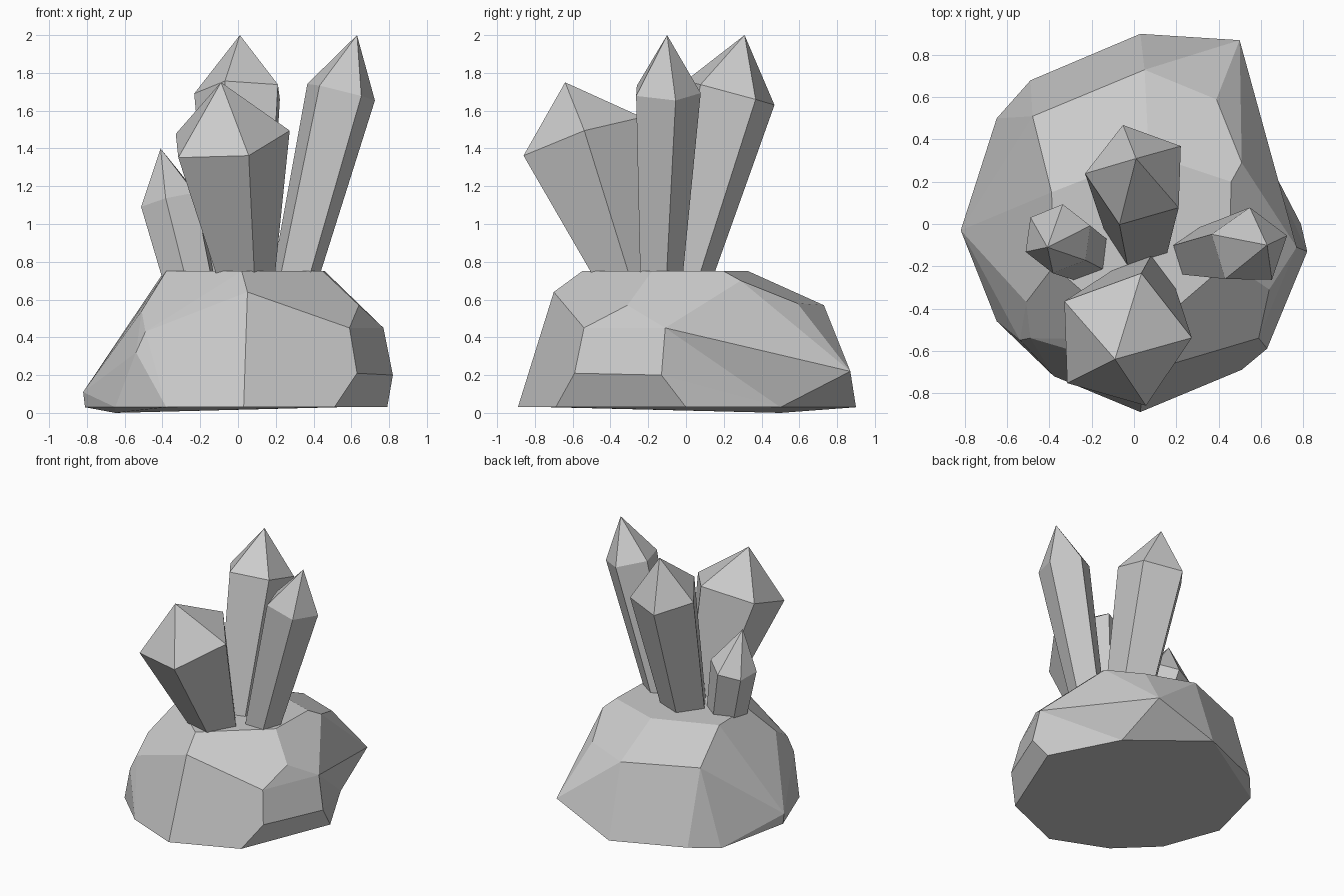
import bpy
import bmesh
from math import cos, sin, radians
from mathutils import Vector

default_cube = bpy.data.objects.get("Cube")
if default_cube:
    bpy.data.objects.remove(default_cube, do_unlink=True)

# Single stone material
stone = bpy.data.materials.new("stone grey")
stone.use_nodes = True
stone_colour = (0.6, 0.6, 0.6, 1)
stone.diffuse_color = stone_colour
stone.node_tree.nodes["Principled BSDF"].inputs["Base Color"].default_value = stone_colour


def finish(name, bm):
    """Turn a bmesh into a flat shaded stone object."""
    bmesh.ops.recalc_face_normals(bm, faces=bm.faces[:])
    mesh = bpy.data.meshes.new(name)
    bm.to_mesh(mesh)
    bm.free()
    mesh.materials.append(stone)
    part = bpy.data.objects.new(name, mesh)
    bpy.context.collection.objects.link(part)
    return part


def crystal(name, sides, phase, base, shoulder, tip, base_radius, shoulder_radius):
    """Leaning prism that widens upward and ends in a point."""
    base, shoulder = Vector(base), Vector(shoulder)
    axis = shoulder - base
    bm = bmesh.new()

    def ring(t):
        # Ring square to the axis, at fraction t of the shaft
        centre = base.lerp(shoulder, t)
        radius = base_radius + (shoulder_radius - base_radius) * t
        verts = []
        for i in range(sides):
            angle = radians(phase + i * 360 / sides)
            dx, dy = radius * cos(angle), radius * sin(angle)
            dz = -(axis.x * dx + axis.y * dy) / axis.z
            verts.append(bm.verts.new(centre + Vector((dx, dy, dz))))
        return verts

    lower, upper = ring(-0.1), ring(1)
    point = bm.verts.new(tip)
    bm.faces.new(lower)
    for i in range(sides):
        j = (i + 1) % sides
        bm.faces.new((lower[i], lower[j], upper[j], upper[i]))
        bm.faces.new((upper[i], upper[j], point))
    return finish(name, bm)


# Rock: hull of corner points, grouped by level
ground = 0.03
top = 0.75
foot = [(0.03, -0.89), (0.51, -0.69), (0.79, 0), (0.03, 0.9), (-0.49, 0.68),
        (-0.81, -0.03), (-0.65, -0.46), (-0.38, -0.72)]
crown = [(0.02, -0.55), (0.45, -0.18), (0.46, 0.2), (0.07, 0.33),
         (-0.39, 0.15), (-0.38, -0.2)]
flank = [(0.05, -0.7, 0.64), (0.64, -0.31, 0.57), (0.77, -0.11, 0.45),
         (0.59, -0.54, 0.45), (0.63, -0.59, 0.21), (0.82, -0.13, 0.2),
         (0.51, 0.29, 0.7), (0.39, 0.59, 0.58), (0.5, 0.87, 0.22),
         (0.05, 0.73, 0.57), (-0.48, 0.51, 0.58), (-0.65, 0.5, 0),
         (-0.82, -0.03, 0.11), (-0.51, -0.37, 0.54),
         (-0.54, -0.55, 0.32), (-0.49, -0.54, 0.43)]

bm = bmesh.new()
for x, y in foot:
    bm.verts.new((x, y, ground))
for x, y in crown:
    bm.verts.new((x, y, top))
for corner in flank:
    bm.verts.new(corner)
dent = bm.verts.new((0.68, 0.48, ground))
hull = bmesh.ops.convex_hull(bm, input=bm.verts[:])
# Push one foot corner inward to hollow the side
if dent.is_valid:
    dent.co = (0.53, 0.5, ground)
loose = [v for v in bm.verts if not v.link_faces]
bmesh.ops.delete(bm, geom=loose, context='VERTS')
bmesh.ops.dissolve_limit(bm, angle_limit=radians(3), verts=bm.verts[:], edges=bm.edges[:])
finish("rock_base", bm)

# Crystals growing from the rock
crystal("right_crystal", 5, 17, (0.31, -0.14, top), (0.545, -0.11, 1.7),
        (0.63, -0.1, 2), 0.125, 0.188)
crystal("back_crystal", 5, 34, (0.025, -0.025, top), (0.016, 0.23, 1.695),
        (0.01, 0.31, 2), 0.17, 0.248)
crystal("front_crystal", 5, 2, (0.03, -0.32, top), (-0.056, -0.55, 1.45),
        (-0.09, -0.64, 1.75), 0.17, 0.33)
crystal("small_left_crystal", 6, 22, (-0.27, -0.12, top), (-0.36, -0.07, 1.12),
        (-0.41, -0.11, 1.4), 0.145, 0.165)
